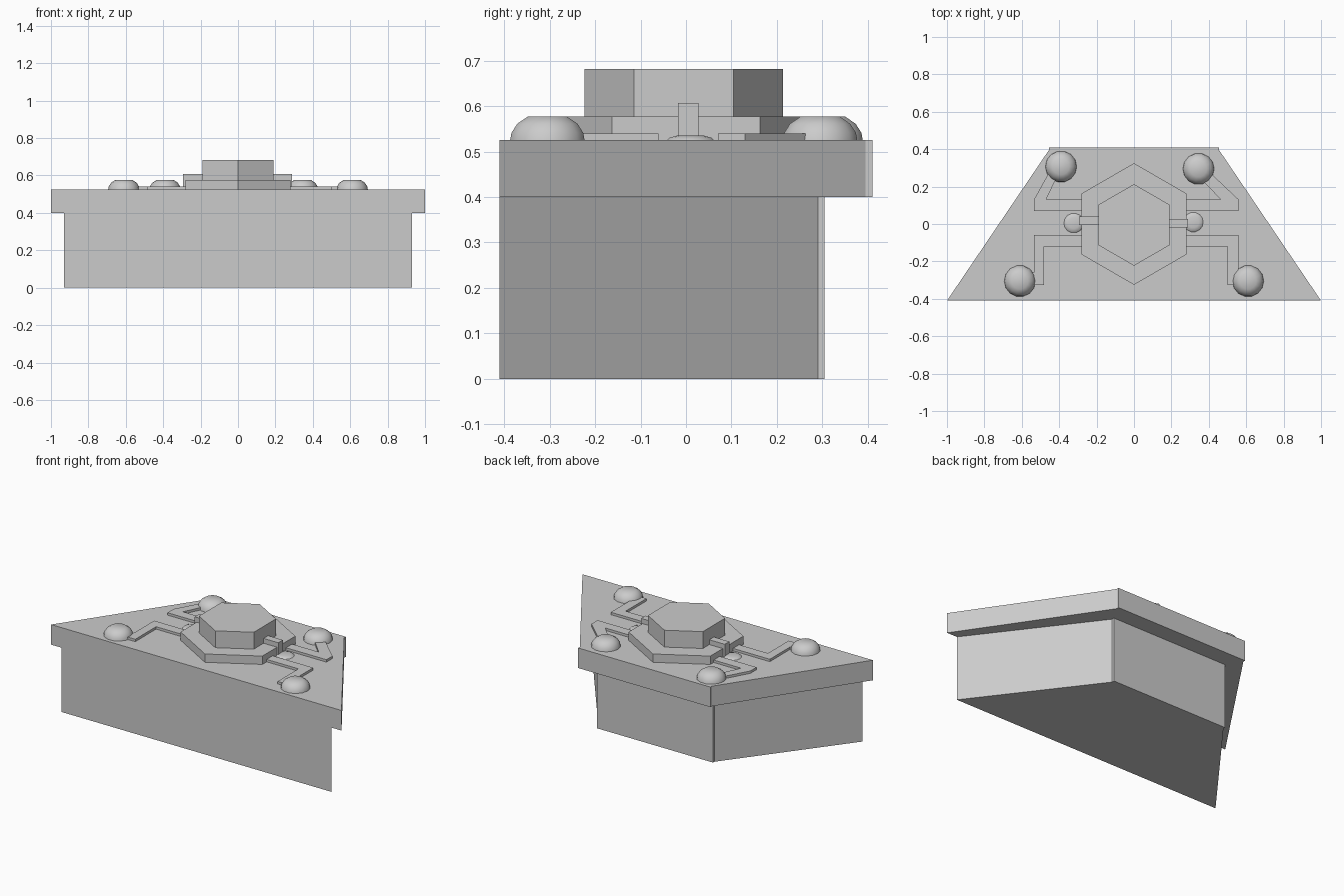
import bpy
import bmesh
import math

cube = bpy.data.objects.get("Cube")
if cube:
    bpy.data.objects.remove(cube, do_unlink=True)

# One plain grey for everything
grey = bpy.data.materials.new("plain grey")
grey.use_nodes = True
grey.diffuse_color = (0.6, 0.6, 0.6, 1)
grey.node_tree.nodes["Principled BSDF"].inputs["Base Color"].default_value = (0.6, 0.6, 0.6, 1)

DECK = 0.525  # top of the slab


def finish(name, bm):
    bmesh.ops.recalc_face_normals(bm, faces=bm.faces)
    mesh = bpy.data.meshes.new(name)
    bm.to_mesh(mesh)
    bm.free()
    mesh.materials.append(grey)
    obj = bpy.data.objects.new(name, mesh)
    bpy.context.collection.objects.link(obj)
    return obj


def prism(name, outline, bottom, top):
    """Extrude a flat outline upwards."""
    bm = bmesh.new()
    face = bm.faces.new([bm.verts.new((x, y, bottom)) for x, y in outline])
    grown = bmesh.ops.extrude_face_region(bm, geom=[face])["geom"]
    verts = [v for v in grown if isinstance(v, bmesh.types.BMVert)]
    bmesh.ops.translate(bm, verts=verts, vec=(0, 0, top - bottom))
    return finish(name, bm)


def mirrored(half):
    return half + [(-x, y) for x, y in reversed(half)]


def hexagon(radius, y=0):
    return [(radius * math.sin(i * math.pi / 3), y + radius * math.cos(i * math.pi / 3))
            for i in range(6)]


def box(x0, x1, y0, y1):
    return [(x0, y0), (x1, y0), (x1, y1), (x0, y1)]


def dome(name, x, y, profile, sides=14):
    """Spin a profile of (radius, height) into a flat-topped stud."""
    bm = bmesh.new()
    rings = []
    for r, h in profile:
        rings.append([bm.verts.new((x + r * math.cos(a), y + r * math.sin(a), DECK + h))
                      for a in (2 * math.pi * i / sides for i in range(sides))])
    for low, high in zip(rings, rings[1:]):
        for i in range(sides):
            j = (i + 1) % sides
            bm.faces.new((low[i], low[j], high[j], high[i]))
    bm.faces.new(rings[0])
    bm.faces.new(rings[-1])
    obj = finish(name, bm)
    bpy.ops.object.select_all(action='DESELECT')
    obj.select_set(True)
    bpy.context.view_layer.objects.active = obj
    bpy.ops.object.shade_smooth_by_angle(angle=math.radians(35))


# Body and overhanging slab
prism("base", mirrored([(0.93, -0.41), (0.40, 0.29), (0.40, 0.305)]), 0, 0.40)
prism("slab", mirrored([(1, -0.41), (0.455, 0.395), (0.455, 0.41)]), 0.40, DECK)

# Stepped hexagonal centre
prism("hexagon_plate", hexagon(0.325), DECK, 0.577)
prism("hexagon_block", hexagon(0.218, -0.005), DECK, 0.682)

# Clips beside the hexagon
prism("left_clip", box(0.18, 0.29, -0.018, 0.027), DECK, 0.607)
prism("right_clip", box(-0.295, -0.18, -0.005, 0.04), DECK, 0.607)

# Raised channels from the hexagon to the studs
TRACE = DECK + 0.015
for side, s, out, inn in (("left", 1, 0.56, 0.50), ("right", -1, 0.535, 0.48)):
    path = [(0.25, -0.06), (out, -0.06), (out, -0.26), (0.61, -0.26),
            (0.61, -0.325), (inn, -0.325), (inn, -0.12), (0.25, -0.12)]
    prism(side + "_front_channel", [(s * x, y) for x, y in path], DECK, TRACE)
prism("left_back_channel", [(0.25, 0.07), (0.56, 0.07), (0.56, 0.13), (0.38, 0.30),
                            (0.30, 0.30), (0.465, 0.13), (0.25, 0.13)], DECK, TRACE)
prism("right_back_channel", [(-0.25, 0.07), (-0.535, 0.07), (-0.535, 0.13), (-0.43, 0.32),
                             (-0.38, 0.32), (-0.47, 0.13), (-0.25, 0.13)], DECK, TRACE)

# Corner studs and the flat studs under the clips
stud = [(0.084, 0), (0.081, 0.016), (0.068, 0.036), (0.044, 0.052)]
dome("left_front_stud", 0.61, -0.305, stud)
dome("right_front_stud", -0.61, -0.305, stud)
dome("left_back_stud", 0.345, 0.295, stud)
dome("right_back_stud", -0.39, 0.307, stud)
button = [(0.053, 0), (0.048, 0.005), (0.03, 0.01)]
dome("left_button", 0.317, 0.01, button)
dome("right_button", -0.322, 0.005, button)
